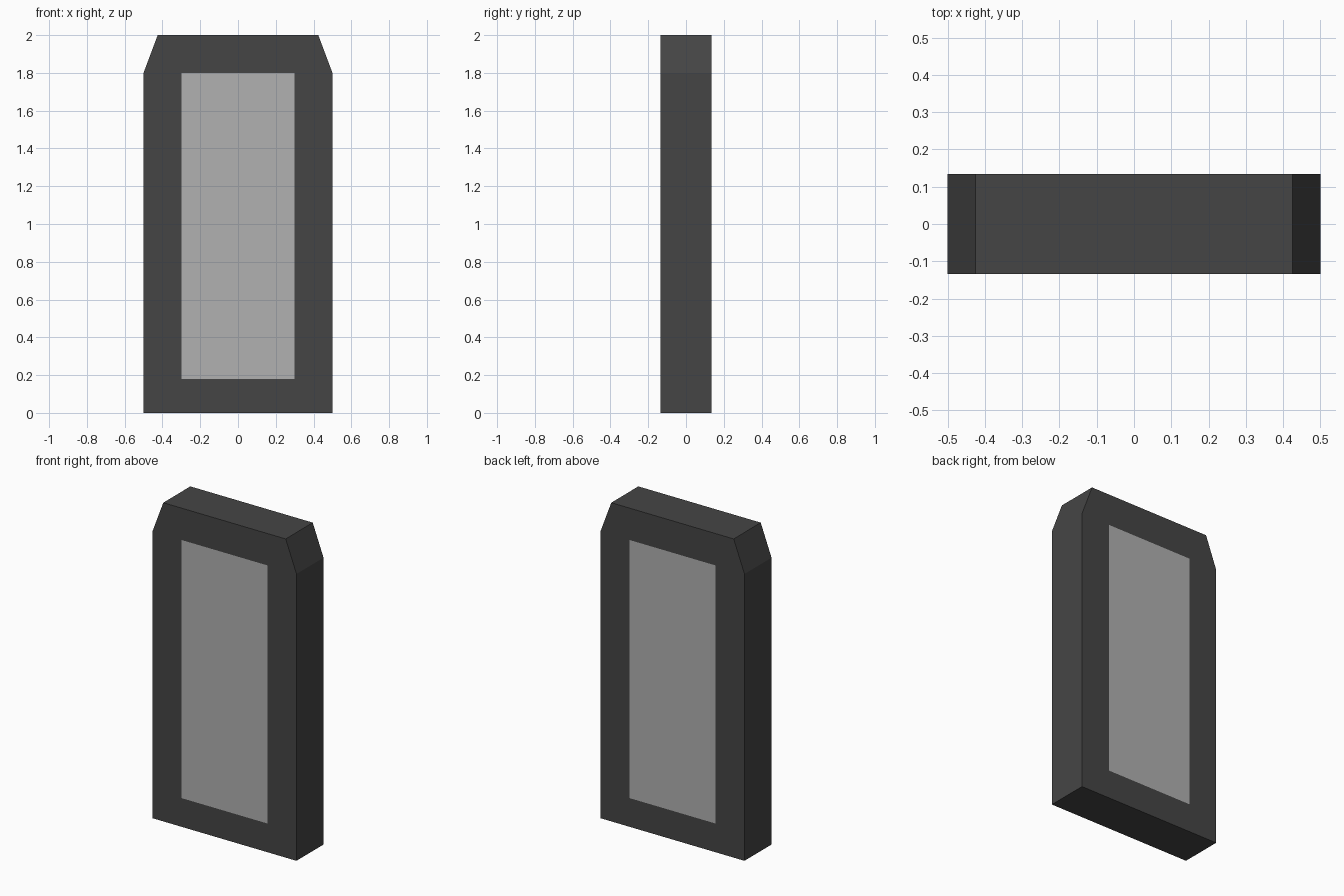
import bpy
import bmesh

if "Cube" in bpy.data.objects:
    bpy.data.objects.remove(bpy.data.objects["Cube"])

HALF_DEPTH = 0.134
OUTER = [(-0.5, 0), (0.5, 0), (0.5, 1.8), (0.425, 2), (-0.425, 2), (-0.5, 1.8)]
INNER = [(-0.3, 0.18), (0.3, 0.18), (0.3, 1.8), (-0.3, 1.8)]


def make_material(name, value):
    mat = bpy.data.materials.new(name)
    mat.diffuse_color = (value, value, value, 1)
    mat.use_nodes = True
    mat.node_tree.nodes["Principled BSDF"].inputs["Base Color"].default_value = mat.diffuse_color
    return mat


def add_object(name, bm, mat):
    mesh = bpy.data.meshes.new(name)
    bm.to_mesh(mesh)
    bm.free()
    mesh.materials.append(mat)
    obj = bpy.data.objects.new(name, mesh)
    bpy.context.collection.objects.link(obj)


def ring(bm, points, y):
    return [bm.verts.new((x, y, z)) for x, z in points]


# Slab body: a border around each panel opening, joined by the outer sides
bm = bmesh.new()
outers = []
for y in (-HALF_DEPTH, HALF_DEPTH):
    o, i = ring(bm, OUTER, y), ring(bm, INNER, y)
    for face in ((o[0], o[1], i[1], i[0]), (o[1], o[2], i[2], i[1]),
                 (o[2], o[3], i[2]), (o[3], o[4], i[3], i[2]),
                 (o[4], o[5], i[3]), (o[5], o[0], i[0], i[3])):
        bm.faces.new(face if y < 0 else face[::-1])
    outers.append(o)
front, back = outers
for k in range(len(OUTER)):
    n = (k + 1) % len(OUTER)
    bm.faces.new((front[n], front[k], back[k], back[n]))
add_object("slab_body", bm, make_material("dark_grey", 0.06))

# Light panels set flush into the front and back openings
light = make_material("light_grey", 0.44)
for name, y in (("front_panel", -HALF_DEPTH), ("back_panel", HALF_DEPTH)):
    bm = bmesh.new()
    verts = ring(bm, INNER, y)
    bm.faces.new(verts if y < 0 else verts[::-1])
    add_object(name, bm, light)
